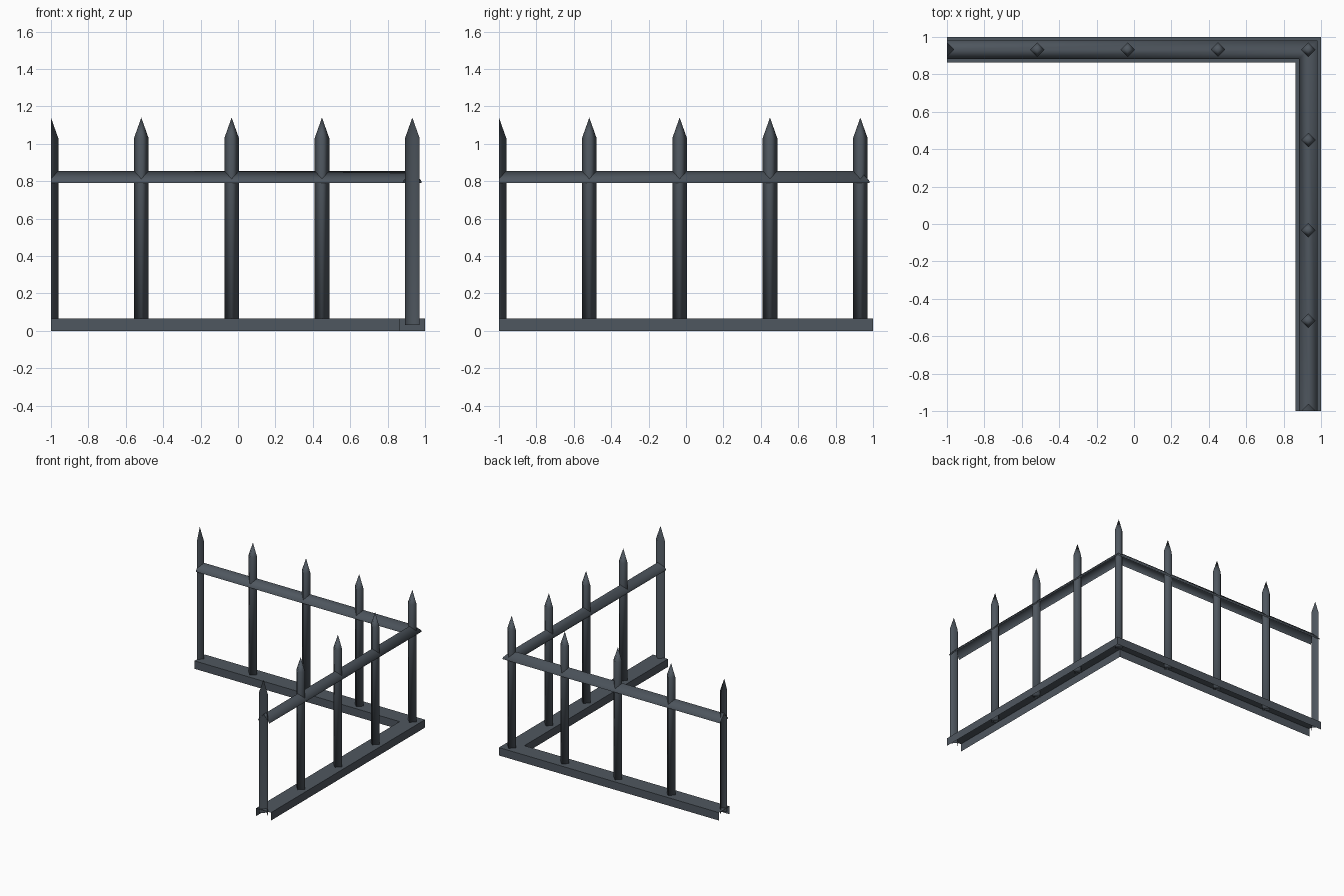
import bpy
import math

cube = bpy.data.objects.get("Cube")
if cube:
    bpy.data.objects.remove(cube, do_unlink=True)

# Dark painted iron
iron = bpy.data.materials.new("dark_slate_iron")
iron.use_nodes = True
COLOUR = (0.078, 0.095, 0.115, 1)
iron.diffuse_color = COLOUR
iron.node_tree.nodes["Principled BSDF"].inputs["Base Color"].default_value = COLOUR

LINE = 0.932        # centre line of both fence runs
END = -1.0          # open end of both runs
BAYS = 4
STEP = (LINE - END) / BAYS


def make(name, verts, faces, smooth):
    mesh = bpy.data.meshes.new(name)
    mesh.from_pydata(verts, [], faces)
    mesh.materials.append(iron)
    for p in mesh.polygons:
        p.use_smooth = smooth
    obj = bpy.data.objects.new(name, mesh)
    bpy.context.collection.objects.link(obj)
    return obj


def corner_sweep(name, profile, smooth):
    """Sweep an open (offset, height) profile round the mitred corner."""
    n = len(profile)
    verts = [(END, LINE + o, z) for o, z in profile]
    verts += [(LINE + o, LINE + o, z) for o, z in profile]
    verts += [(LINE + o, END, z) for o, z in profile]
    faces = [(s * n + j, (s + 1) * n + j, (s + 1) * n + j + 1, s * n + j + 1)
             for s in range(2) for j in range(n - 1)]
    return make(name, verts, faces, smooth)


def picket(name, x, y, start=0, quarters=4):
    """Four-sided pointed bar; two quarters give a bar split at a run's end."""
    radius = 0.039
    closed = quarters == 4
    n = 4 if closed else quarters + 1
    verts = []
    for z in (0.032, 1.03):
        for k in range(n):
            a = math.radians(start + 90 * k)
            verts.append((x + radius * math.cos(a), y + radius * math.sin(a), z))
    verts.append((x, y, 1.14))
    faces = []
    for k in range(quarters):
        m = (k + 1) % n
        faces += [(k, m, n + m, n + k), (n + k, n + m, 2 * n)]
    if closed:
        faces.append((3, 2, 1, 0))
    return make(name, verts, faces, True)


# Base channel, open underneath
corner_sweep("base_channel",
             [(-0.068, 0), (-0.068, 0.065), (0.068, 0.065), (0.068, 0)], False)

# Peaked top rail, open underneath
corner_sweep("top_rail",
             [(-0.05, 0.79), (-0.047, 0.803), (0, 0.855), (0.047, 0.803), (0.05, 0.79)],
             True)

# Pickets: corner, whole ones along each run, split ones at the ends
picket("corner_picket", LINE, LINE)
for i in range(1, BAYS):
    along = END + i * STEP
    picket(f"back_picket_{i}", along, LINE)
    picket(f"side_picket_{i}", LINE, along)
picket("back_end_picket", END, LINE, start=-90, quarters=2)
picket("side_end_picket", LINE, END, start=0, quarters=2)
